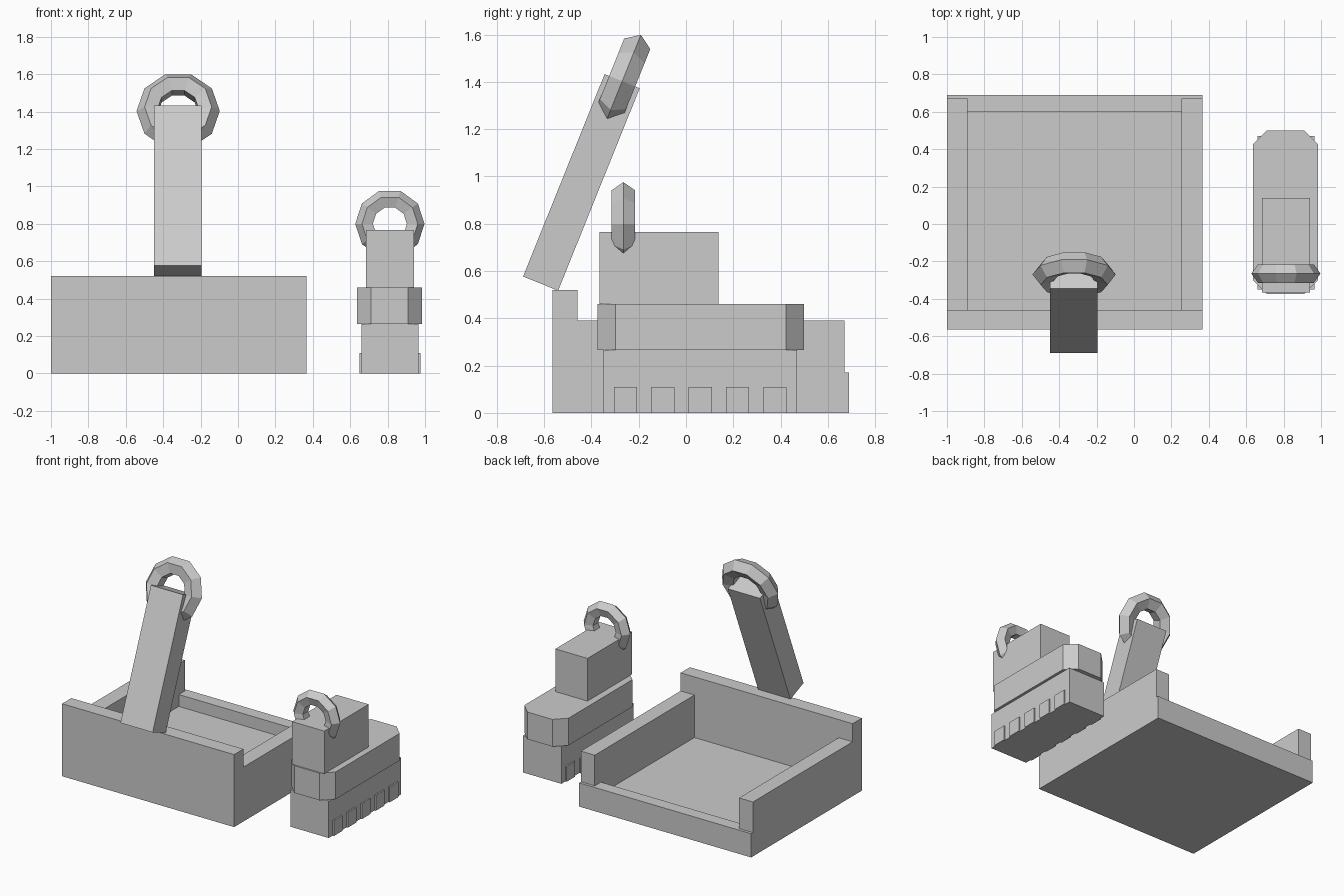
import bpy
import bmesh
from math import atan2, cos, sin, tau
from mathutils import Matrix, Vector

cube = bpy.data.objects.get("Cube")
if cube:
    bpy.data.objects.remove(cube, do_unlink=True)

grey = bpy.data.materials.new("plain grey")
grey.use_nodes = True
grey.diffuse_color = (0.6, 0.6, 0.6, 1)
grey.node_tree.nodes["Principled BSDF"].inputs["Base Color"].default_value = (0.6, 0.6, 0.6, 1)


def finish(name, bm):
    bmesh.ops.recalc_face_normals(bm, faces=bm.faces)
    mesh = bpy.data.meshes.new(name)
    bm.to_mesh(mesh)
    bm.free()
    mesh.materials.append(grey)
    obj = bpy.data.objects.new(name, mesh)
    bpy.context.collection.objects.link(obj)
    return obj


def extrude(bm, points, offset):
    face = bm.faces.new([bm.verts.new(p) for p in points])
    new = bmesh.ops.extrude_face_region(bm, geom=[face], use_keep_orig=True)["geom"]
    verts = [v for v in new if isinstance(v, bmesh.types.BMVert)]
    bmesh.ops.translate(bm, verts=verts, vec=offset)


def side_profile(name, profile, spans):
    """Extrude a (y, z) profile along x over each span."""
    bm = bmesh.new()
    for x0, x1 in spans:
        extrude(bm, [(x0, y, z) for y, z in profile], (x1 - x0, 0, 0))
    return finish(name, bm)


def block(name, x, y, z):
    return side_profile(name, [(y[0], z[0]), (y[1], z[0]), (y[1], z[1]), (y[0], z[1])], [x])


def ring(name, centre, major, minor, tilt=0.0):
    """Faceted torus, ten segments around and a five-sided section."""
    bm = bmesh.new()
    around, section = 10, 5
    loops = []
    for i in range(around):
        a = tau * i / around
        loop = []
        for j in range(section):
            b = tau * j / section
            r = major + minor * cos(b)
            loop.append(bm.verts.new((r * cos(a), minor * sin(b), r * sin(a))))
        loops.append(loop)
    for i in range(around):
        p, q = loops[i], loops[(i + 1) % around]
        for j in range(section):
            k = (j + 1) % section
            bm.faces.new((p[j], q[j], q[k], p[k]))
    bm.transform(Matrix.Translation(centre) @ Matrix.Rotation(-tilt, 4, "X"))
    return finish(name, bm)


# Open tray: tall front wall, lower side walls, shallow back lip
front, inner, back, lip, floor = -0.565, -0.46, 0.69, 0.17, 0.085
side_profile("tray_side_walls",
             [(front, 0), (back, 0), (back, lip), (0.67, lip), (0.67, 0.39),
              (inner, 0.39), (inner, 0.52), (front, 0.52)],
             [(-1, -0.89), (0.255, 0.365)])
side_profile("tray_floor_and_ends",
             [(front, 0), (back, 0), (back, lip), (0.6, lip), (0.6, floor),
              (inner, floor), (inner, 0.52), (front, 0.52)],
             [(-0.89, 0.255)])

# Leaning arm with a ring at its top
foot, top = Vector((-0.615, 0.547)), Vector((-0.27, 1.403))
axis = (top - foot).normalized()
half = Vector((axis.y, -axis.x)) * 0.08
side_profile("leaning_arm", [foot - half, foot + half, top + half, top - half],
             [(-0.45, -0.195)])
ring("arm_ring", (-0.32, top.x, top.y), 0.16, 0.0625, atan2(axis.x, axis.y))

# Stacked unit: base, chamfered band, upper block and ring
block("unit_base", (0.66, 0.965), (-0.35, 0.47), (0, 0.265))
for n in range(5):
    y = -0.305 + n * 0.158
    block("base_rib", (0.65, 0.975), (y, y + 0.098), (0, 0.11))

x0, x1, y0, y1, c = 0.635, 0.985, -0.375, 0.5, 0.076
outline = [(x0 + c, y0), (x1 - c, y0), (x1, y0 + c), (x1, y1 - c),
           (x1 - c, y1), (x0 + c, y1), (x0, y1 - c), (x0, y0 + c)]
bm = bmesh.new()
extrude(bm, [(x, y, 0.265) for x, y in outline], (0, 0, 0.195))
finish("unit_band", bm)

block("unit_upper_block", (0.685, 0.94), (-0.365, 0.138), (0.46, 0.766))
ring("unit_ring", (0.812, -0.265, 0.8), 0.133, 0.052)
